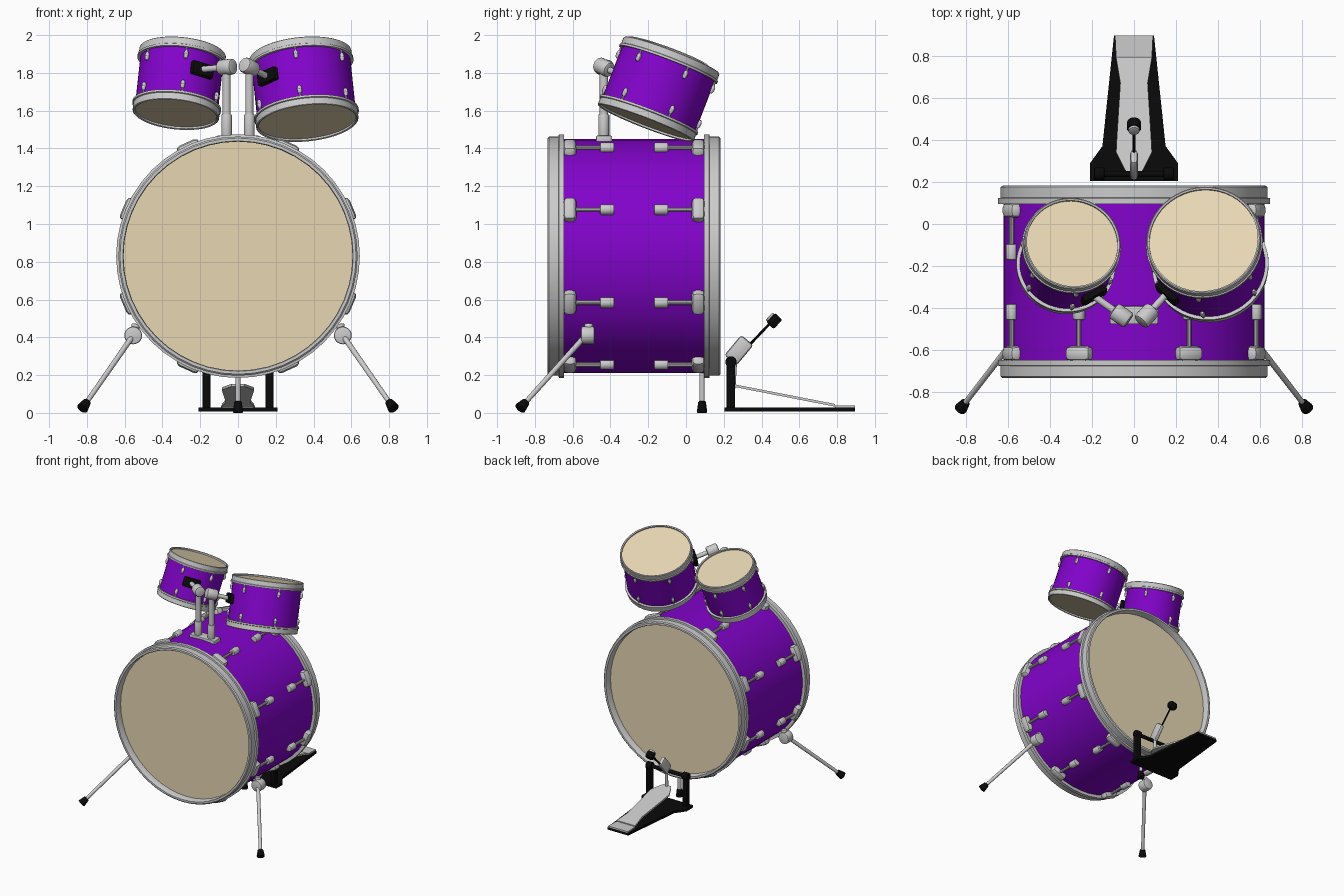
import bpy, bmesh
from math import pi, sin, cos, radians
from mathutils import Vector as V, Matrix as M

if "Cube" in bpy.data.objects:
    bpy.data.objects.remove(bpy.data.objects["Cube"])


def mat(name, c):
    m = bpy.data.materials.new(name)
    m.diffuse_color = (*c, 1)
    m.use_nodes = True
    m.node_tree.nodes["Principled BSDF"].inputs["Base Color"].default_value = m.diffuse_color
    return m


PURPLE = mat("purple", (0.225, 0.001, 0.6))
SKIN = mat("skin", (0.8, 0.68, 0.45))
BLACK = mat("black", (0.003, 0.003, 0.003))
ID = M.Identity(4)


def finish(name, bm, m=None, mx=ID):
    bmesh.ops.recalc_face_normals(bm, faces=bm.faces)
    me = bpy.data.meshes.new(name)
    bm.to_mesh(me)
    bm.free()
    me.transform(mx)
    me.shade_smooth()
    me.set_sharp_from_angle(angle=radians(35))
    if m:
        me.materials.append(m)
    ob = bpy.data.objects.new(name, me)
    bpy.context.collection.objects.link(ob)
    return ob


def lathe(name, prof, mx, m=None, n=48, closed=True):
    """Revolve (radius, height) points around local z."""
    bm = bmesh.new()
    rings = [[bm.verts.new((r * cos(2 * pi * i / n), r * sin(2 * pi * i / n), z))
              for i in range(n)] for r, z in prof]
    pairs = list(zip(rings, rings[1:])) + ([(rings[-1], rings[0])] if closed else [])
    for a, b in pairs:
        for i in range(n):
            j = (i + 1) % n
            bm.faces.new((a[i], a[j], b[j], b[i]))
    return finish(name, bm, m, mx)


def disc(name, r, z, mx, m, n=48):
    bm = bmesh.new()
    bmesh.ops.create_circle(bm, cap_ends=True, radius=r, segments=n,
                            matrix=M.Translation((0, 0, z)))
    return finish(name, bm, m, mx)


def rod(name, a, b, r, r2=None, m=None, n=14, bev=0, mx=ID):
    a, b = V(a), V(b)
    bm = bmesh.new()
    bmesh.ops.create_cone(bm, cap_ends=True, segments=n, radius1=r,
                          radius2=r if r2 is None else r2, depth=(b - a).length)
    if bev:
        edges = [e for e in bm.edges if abs(e.verts[0].co.z - e.verts[1].co.z) < 1e-5]
        bmesh.ops.bevel(bm, geom=edges, offset=bev, segments=2, profile=0.5, affect='EDGES')
    rot = (b - a).to_track_quat('Z', 'Y').to_matrix().to_4x4()
    return finish(name, bm, m, mx @ M.Translation((a + b) / 2) @ rot)


def box(name, c, s, m=None, bev=0.01, mx=ID):
    bm = bmesh.new()
    bmesh.ops.create_cube(bm, size=1, matrix=M.Translation(c) @ M.Diagonal((*s, 1)))
    if bev:
        bmesh.ops.bevel(bm, geom=bm.edges[:], offset=bev, segments=2, profile=0.5, affect='EDGES')
    return finish(name, bm, m, mx)


def plate(name, half, z, t, m=None):
    """Symmetric (half width, y) outline; z(y) gives the underside height."""
    pts = half + [(-w, y) for w, y in reversed(half)]
    bm = bmesh.new()
    lo, hi = ([bm.verts.new((x, y, z(y) + d)) for x, y in pts] for d in (0, t))
    n, k = len(pts), len(half)
    for i in range(n):
        j = (i + 1) % n
        bm.faces.new((lo[i], lo[j], hi[j], hi[i]))
    for i in range(k - 1):
        for v in (lo, hi):
            bm.faces.new((v[i], v[i + 1], v[n - 2 - i], v[n - 1 - i]))
    return finish(name, bm, m)


# Bass drum: local z runs along world +y
CY, CZ = -0.275, 0.83
bass = M.Translation((0, CY, CZ)) @ M.Rotation(-pi / 2, 4, 'X')
lathe("bass_shell", [(0.62, -0.39), (0.62, 0.39)], bass, PURPLE, closed=False)
for end, s in (("front", -1), ("back", 1)):
    lathe(end + "_bass_hoop", [(r, s * z) for r, z in
          [(0.606, 0.37), (0.606, 0.45), (0.61, 0.457), (0.625, 0.457), (0.633, 0.45),
           (0.633, 0.4), (0.645, 0.398), (0.645, 0.37)]], bass)
    disc(end + "_bass_head", 0.607, s * 0.4, bass, SKIN)

# Claws, tension rods and lugs around the bass shell: local z is radial
for ang in [q + a for q in (0, 180) for a in (23, 65.5, 114.5, 157)]:
    f = M.Translation((0, CY, CZ)) @ M.Rotation(pi / 2 - radians(ang), 4, 'Y')
    for s in (-1, 1):
        box("bass_claw", (0, s * 0.34, 0.622), (0.13, 0.07, 0.076), None, 0.024, f)
        rod("bass_tension_rod", (0, s * 0.33, 0.632), (0, s * 0.17, 0.632), 0.011, n=10, mx=f)
        rod("bass_lug", (0, s * 0.105, 0.63), (0, s * 0.181, 0.63), 0.028, bev=0.008, mx=f)

# Spurs and small rear leg
for s in (-1, 1):
    top, foot = V((s * 0.555, -0.53, 0.41)), V((s * 0.825, -0.88, 0.022))
    rod("spur_mount", (s * 0.555, -0.555, 0.41), (s * 0.555, -0.485, 0.41), 0.047, bev=0.008, n=20)
    rod("spur_knob", (s * 0.545, -0.515, 0.44), (s * 0.54, -0.515, 0.472), 0.022, bev=0.005)
    rod("spur_leg", top, top.lerp(foot, 0.95), 0.015, 0.013)
    rod("spur_foot", top.lerp(foot, 0.9), foot, 0.021, 0.032, BLACK, bev=0.006)
rod("rear_leg", (0, 0.085, 0.24), (0, 0.085, 0.05), 0.014)
rod("rear_leg_foot", (0, 0.085, 0), (0, 0.085, 0.062), 0.028, 0.02, BLACK, bev=0.005)


# Toms with hoops, heads, lugs and holder arms
def tom(side, s, top, bottom, r, bracket):
    top, bottom = V(top), V(bottom)
    ax = top - bottom
    h = ax.length / 2
    mx = (M.Translation((top + bottom) / 2) @
          V((0, 0, 1)).rotation_difference(ax).to_matrix().to_4x4())
    lathe(side + "_tom_shell", [(r - 0.013, -h + 0.01), (r - 0.013, h - 0.01)], mx, PURPLE,
          closed=False)
    for e in (-1, 1):
        lathe(side + "_tom_hoop", [(q, e * z) for q, z in
              [(r - 0.016, h - 0.05), (r - 0.016, h), (r - 0.008, h + 0.004), (r - 0.003, h),
               (r - 0.003, h - 0.035), (r + 0.003, h - 0.038), (r + 0.003, h - 0.05)]], mx)
        disc(side + "_tom_head", r - 0.015, e * (h - 0.01), mx, SKIN)
        for k in range(6):
            a = radians(-36 + 60 * k)
            p = V((s * (r - 0.008) * cos(a), (r - 0.008) * sin(a), 0))
            bm = bmesh.new()
            bmesh.ops.create_uvsphere(bm, u_segments=10, v_segments=6, radius=1)
            finish(side + "_tom_lug", bm, None, mx @ M.Translation(p + V((0, 0, e * (h - 0.09))))
                   @ M.Diagonal((0.013, 0.013, 0.025, 1)))
            rod(side + "_tom_screw", p + V((0, 0, e * (h - 0.09))), p + V((0, 0, e * (h - 0.03))),
                0.005, n=8, mx=mx)
    # Bracket on the shell facing the holder
    f = mx @ M.Rotation(radians(bracket), 4, 'Z')
    box(side + "_tom_bracket", (r, 0, 0.015), (0.035, 0.13, 0.075), BLACK, 0.01, f)
    joint = V((s * 0.06, -0.435, 1.83))
    hit = f @ V((r + 0.01, 0, 0.015))
    rod(side + "_tom_arm", joint, hit, 0.017)
    d = (hit - joint).normalized() * 0.045
    rod(side + "_arm_joint", joint - d, joint + d, 0.042, bev=0.012, n=20)
    rod(side + "_holder_post", (s * 0.06, -0.435, 1.44), (s * 0.06, -0.435, 1.83), 0.022)
    rod(side + "_post_sleeve", (s * 0.06, -0.435, 1.44), (s * 0.06, -0.435, 1.58), 0.029, bev=0.005)


tom("right", 1, (0.33, -0.077, 1.89), (0.367, -0.213, 1.537), 0.275, -133)
tom("left", -1, (-0.293, -0.092, 1.908), (-0.329, -0.212, 1.582), 0.233, -60)
box("holder_base", (0, -0.433, 1.45), (0.23, 0.085, 0.035), None, 0.006)

# Kick pedal
plate("pedal_base", [(0.208, 0.205), (0.208, 0.29), (0.15, 0.37), (0.095, 0.895)],
      lambda y: 0.008, 0.02, BLACK)
plate("heel_plate", [(0.085, 0.79), (0.09, 0.895)], lambda y: 0.025, 0.014)
plate("footboard", [(0.035, 0.245), (0.05, 0.27), (0.085, 0.34), (0.082, 0.4), (0.065, 0.67),
                    (0.085, 0.79)], lambda y: 0.033 + (0.79 - y) * 0.195, 0.014)
for s in (-1, 1):
    box("pedal_post", (s * 0.167, 0.238, 0.145), (0.042, 0.045, 0.26), BLACK, 0.006)
    rod("pedal_bearing", (s * 0.14, 0.238, 0.27), (s * 0.19, 0.238, 0.27), 0.03, m=BLACK, bev=0.005)
rod("pedal_axle", (-0.165, 0.238, 0.27), (0.165, 0.238, 0.27), 0.015, m=BLACK)
cam = M.Translation((0, 0.28, 0.332)) @ M.Rotation(radians(-40), 4, 'X')
box("pedal_cam", (0, 0, 0), (0.036, 0.085, 0.14), None, 0.016, cam)
rod("drive_strap", (0, 0.25, 0.13), (0, 0.26, 0.3), 0.012)
rod("beater_shaft", (0, 0.25, 0.27), (0, 0.46, 0.49), 0.007, n=10, m=BLACK)
rod("beater_head", (0, 0.487, 0.468), (0, 0.448, 0.505), 0.034, m=BLACK, bev=0.01, n=20)
rod("beater_felt", (0, 0.452, 0.501), (0, 0.44, 0.512), 0.027, bev=0.004, n=20)
